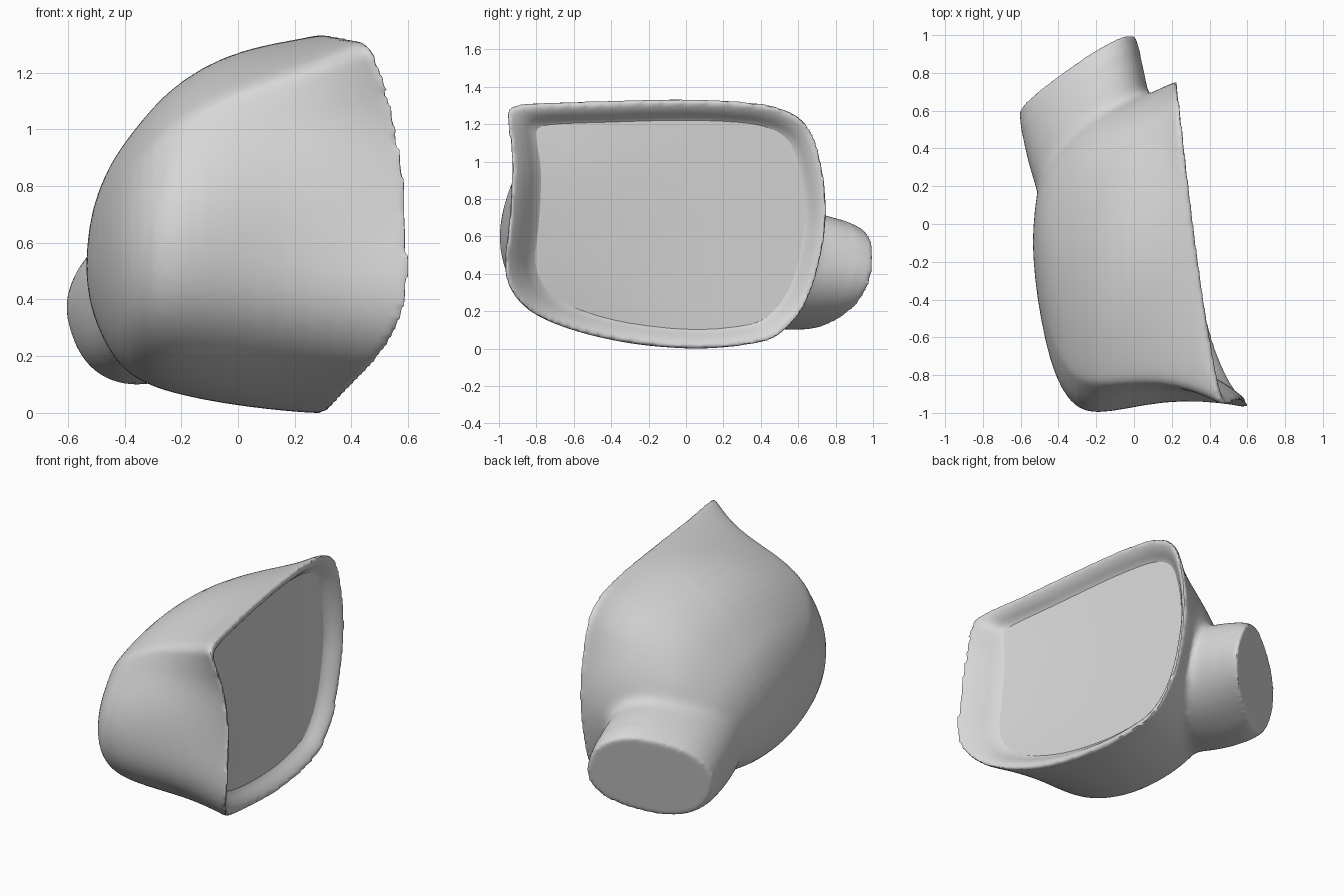
import bpy, bmesh, math
from mathutils import Vector

if "Cube" in bpy.data.objects:
    bpy.data.objects.remove(bpy.data.objects["Cube"])

grey = bpy.data.materials.new("plain grey")
grey.use_nodes = True
COLOR = (0.68, 0.68, 0.68, 1)
grey.diffuse_color = COLOR
grey.node_tree.nodes["Principled BSDF"].inputs["Base Color"].default_value = COLOR


def loft(name, rings, cap_start, cap_end):
    """Skin closed rings of equal length, optionally capping either end."""
    bm = bmesh.new()
    rows = [[bm.verts.new(p) for p in ring] for ring in rings]
    n = len(rows[0])
    for a, b in zip(rows, rows[1:]):
        for i in range(n):
            j = (i + 1) % n
            bm.faces.new((a[i], a[j], b[j], b[i]))
    if cap_start:
        bm.faces.new(rows[0])
    if cap_end:
        bm.faces.new(rows[-1])
    bmesh.ops.recalc_face_normals(bm, faces=bm.faces)
    mesh = bpy.data.meshes.new(name)
    bm.to_mesh(mesh)
    bm.free()
    mesh.materials.append(grey)
    obj = bpy.data.objects.new(name, mesh)
    bpy.context.collection.objects.link(obj)
    return obj


def shade(obj):
    bpy.ops.object.select_all(action="DESELECT")
    obj.select_set(True)
    bpy.context.view_layer.objects.active = obj
    bpy.ops.object.shade_smooth_by_angle(angle=math.radians(50))


def smooth_loop(points, steps):
    """Closed Catmull-Rom curve through the points."""
    out, n = [], len(points)
    for i in range(n):
        a, b, c, d = (Vector(points[(i + k) % n]) for k in (-1, 0, 1, 2))
        for s in range(steps):
            t = s / steps
            out.append(0.5 * (2 * b + (c - a) * t + (2 * a - 5 * b + 4 * c - d) * t * t
                              + (3 * b - a - 3 * c + d) * t ** 3))
    return out


# Opening outline (y, z), normalised to a unit box
outline = smooth_loop([
    (-.975, .42), (-.9, .25), (-.72, .135), (-.4, .045), (0, 0), (.3, .015),
    (.5, .07), (.65, .25), (.73, .52), (.755, .75), (.725, 1.0), (.65, 1.2),
    (.48, 1.295), (.2, 1.325), (-.1, 1.33), (-.5, 1.32), (-.85, 1.31),
    (-.955, 1.28), (-.96, 1.2), (-.935, 1.0), (-.95, .7)], 4)
unit = [((p.x + .11) / .865, (p.y - .665) / .665) for p in outline]


def bulge(y, z):
    """Outward sweep of the front edge of the opening, fuller at the bottom."""
    k = max(0, (.5 - y) / 1.45) ** 2.5
    h = abs(z - .72) / .68
    return .185 * k * max(0, 1 - h ** (2 if z > .72 else 4))


def ring(x, slope, sweep, y0, y1, z0, z1, rounding):
    pts = []
    for u, v in unit:
        a = math.atan2(v, u)
        u += (math.cos(a) - u) * rounding
        v += (math.sin(a) - v) * rounding
        y = (y0 + y1) / 2 + (y1 - y0) / 2 * u
        z = (z0 + z1) / 2 + (z1 - z0) / 2 * v
        pts.append((x - slope * .11 * y + sweep * bulge(y, z), y, z))
    return pts


def panel(x, s):
    """Ring of the recessed panel, scaled about its middle."""
    return ring(x, 1, .55, -.095 - .735 * s, -.095 + .745 * s,
                .66 - .57 * s, .66 + .575 * s, 0)


# Housing: domed back, rolled rim, inner wall and closed recess
housing_rings = [
    (-.535, 0, 0, -.12, -.08, .5, .53, 1),
    (-.527, 0, 0, -.28, .12, .4, .66, 1),
    (-.495, 0, 0, -.5, .25, .3, .78, 1),
    (-.445, 0, 0, -.73, .36, .2, .89, .95),
    (-.38, 0, 0, -.89, .44, .13, .98, .85),
    (-.3, 0, 0, -.985, .52, .09, 1.08, .8),
    (-.2, 0, 0, -1.01, .58, .06, 1.175, .75),
    (-.05, .1, 0, -.985, .64, .03, 1.26, .65),
    (.1, .3, .1, -.95, .69, .01, 1.3, .5),
    (.22, .7, .4, -.945, .73, 0, 1.32, .25),
    (.29, 1, .85, -.96, .75, 0, 1.335, 0),
    (.315, 1, 1, -.978, .755, 0, 1.33, 0),
    (.312, 1, 1, -.95, .735, .025, 1.305, 0),
    (.27, 1, .8, -.87, .68, .07, 1.25, 0),
    (.21, 1, .55, -.82, .64, .1, 1.225, 0)]
housing = loft("housing", [ring(*r) for r in housing_rings]
               + [panel(.2, s) for s in (.8, .5, .02)], True, True)

# Glass: gently curved panel set inside the rim
shade(loft("glass", [panel(.228, s) for s in (1, .8, .6, .4, .2, .02)], False, True))

# Stalk: flared oval tube leaving the rear of the housing
keys = [[Vector(v) for v in k] for k in (
    ((-.17, .2, .46), (.3, .15, .05), (0, 0, .29)),
    ((-.25, .55, .42), (.31, .2, .1), (-.05, 0, .29)),
    ((-.3, .795, .38), (.285, .208, .109), (-.088, -.002, .234)))]
END = keys[2][0]
END_NORMAL = keys[2][2].cross(keys[2][1]).normalized()


def blend(a, b, c, t):
    """Parabola through three values."""
    return a * (1 - t) * (1 - 2 * t) + b * 4 * t * (1 - t) + c * t * (2 * t - 1)


def power(v):
    return math.copysign(abs(v) ** .85, v)


stalk_rings = []
for i in range(13):
    centre, side, up = (blend(a, b, c, i / 12) for a, b, c in zip(*keys))
    angles = [math.tau * k / 64 for k in range(64)]
    stalk_rings.append([centre + side * power(math.cos(a)) + up * power(math.sin(a))
                        for a in angles])
stalk = loft("stalk", stalk_rings, True, True)

# Fuse the stalk into the housing
shade(housing)
mod = housing.modifiers.new("rounding", "SUBSURF")
mod.levels = mod.render_levels = 1
mod = housing.modifiers.new("join stalk", "BOOLEAN")
mod.operation = "UNION"
mod.object = stalk
mod = housing.modifiers.new("fuse", "REMESH")
mod.mode = "VOXEL"
mod.voxel_size = .015
for name in [m.name for m in housing.modifiers]:
    bpy.ops.object.modifier_apply(modifier=name)
bpy.data.objects.remove(stalk)

# Blend the joint, leaving the stalk's flat end and the rim crisp
bm = bmesh.new()
bm.from_mesh(housing.data)
joint = [v for v in bm.verts if v.co.x < .1 and v.co.y > 0
         and abs((v.co - END).dot(END_NORMAL)) > .1]
for i in range(30):
    bmesh.ops.smooth_vert(bm, verts=joint, factor=.5, use_axis_x=True,
                          use_axis_y=True, use_axis_z=True)
for i in range(2):
    bmesh.ops.smooth_vert(bm, verts=bm.verts, factor=.5, use_axis_x=True,
                          use_axis_y=True, use_axis_z=True)
bm.to_mesh(housing.data)
bm.free()
shade(housing)
